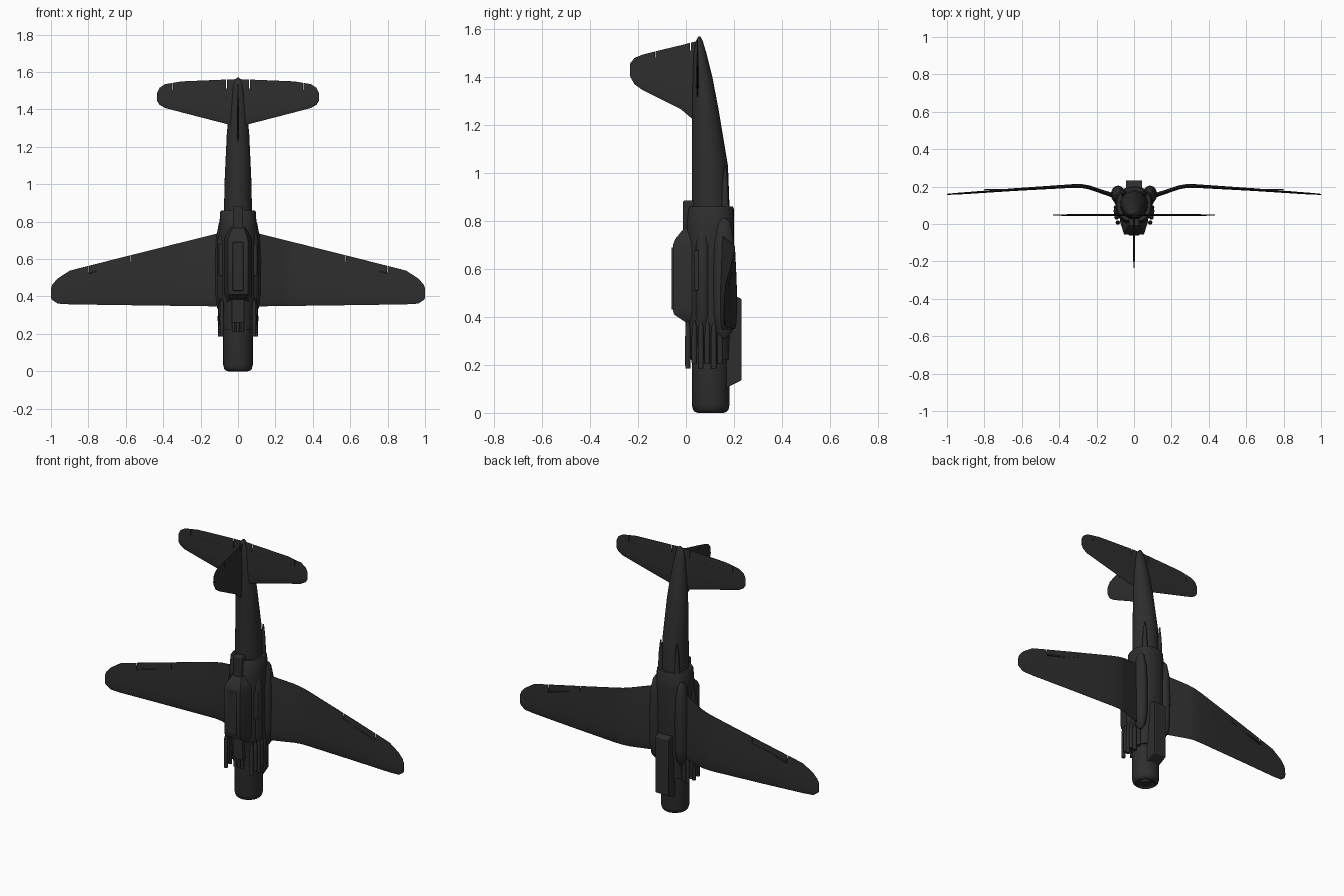
import bpy, bmesh
from math import sin, cos, pi, sqrt, copysign
from mathutils import Vector

cube = bpy.data.objects.get("Cube")
if cube:
    bpy.data.objects.remove(cube)

paint = bpy.data.materials.new("charcoal paint")
paint.use_nodes = True
paint.diffuse_color = (0.027, 0.027, 0.027, 1)
paint.node_tree.nodes["Principled BSDF"].inputs["Base Color"].default_value = paint.diffuse_color

AXIS_Y = 0.103  # centre line of the fuselage


def finish(name, bm, bevel=0):
    bmesh.ops.recalc_face_normals(bm, faces=bm.faces)
    mesh = bpy.data.meshes.new(name)
    bm.to_mesh(mesh)
    bm.free()
    mesh.materials.append(paint)
    ob = bpy.data.objects.new(name, mesh)
    bpy.context.collection.objects.link(ob)
    if bevel:
        mod = ob.modifiers.new("bevel", "BEVEL")
        mod.width, mod.segments = bevel, 2
    smooth(ob)
    return ob


def smooth(ob):
    bpy.ops.object.select_all(action="DESELECT")
    ob.select_set(True)
    bpy.context.view_layer.objects.active = ob
    bpy.ops.object.shade_smooth_by_angle(angle=0.6)


def loft(name, rings):
    """Skin a list of equally long point rings and cap both ends."""
    bm = bmesh.new()
    rows = [[bm.verts.new(p) for p in ring] for ring in rings]
    n = len(rows[0])
    for a, b in zip(rows, rows[1:]):
        for i in range(n):
            j = (i + 1) % n
            bm.faces.new((a[i], a[j], b[j], b[i]))
    bm.faces.new(rows[0])
    bm.faces.new(rows[-1])
    return finish(name, bm)


def oval(z, half_x, y0, y1, cx=0, power=1.0, n=32):
    pts = []
    for i in range(n):
        c, s = cos(2 * pi * i / n), sin(2 * pi * i / n)
        c, s = copysign(abs(c) ** power, c), copysign(abs(s) ** power, s)
        pts.append((cx + half_x * c, (y0 + y1) / 2 + (y1 - y0) / 2 * s, z))
    return pts


def prism(name, outline, place, low, high, bevel=0):
    """Extrude a 2D outline between two depths; place maps (u, v, depth) to a point."""
    bm = bmesh.new()
    face = bm.faces.new([bm.verts.new(place(u, v, low)) for u, v in outline])
    out = bmesh.ops.extrude_face_region(bm, geom=[face])
    shift = Vector(place(0, 0, high)) - Vector(place(0, 0, low))
    bmesh.ops.translate(bm, vec=shift, verts=[g for g in out["geom"] if isinstance(g, bmesh.types.BMVert)])
    return finish(name, bm, bevel)


def box(name, x0, x1, y0, y1, z0, z1, bevel=0.004):
    return prism(name, [(x0, y0), (x1, y0), (x1, y1), (x0, y1)], lambda u, v, d: (u, v, d), z0, z1, bevel)


def boolean(ob, cutter, operation):
    mod = ob.modifiers.new("cut", "BOOLEAN")
    mod.object, mod.operation, mod.solver = cutter, operation, "EXACT"
    deps = bpy.context.evaluated_depsgraph_get()
    mesh = bpy.data.meshes.new_from_object(ob.evaluated_get(deps))
    ob.modifiers.clear()
    ob.data = mesh
    bpy.data.objects.remove(cutter)
    smooth(ob)


def surface(name, flap_name, sections, place, flap):
    """Aerofoil through (span, offset, lead, trail, thickness) with a hinged flap."""
    chord = [0, 0.03, 0.1, 0.25, 0.45, 0.7, 1]
    shape = lambda u: 2.6 * (0.2969 * sqrt(u) - 0.126 * u - 0.3516 * u**2 + 0.2843 * u**3 - 0.1 * u**4) * 2
    rings = []
    for span, off, lead, trail, thick in sections:
        side = lambda u, s: place(span, lead + (trail - lead) * u, off + s * thick * max(shape(u), 0.06) / 2)
        rings.append([side(u, 1) for u in chord] + [side(u, -1) for u in reversed(chord)])
    panel, moving = loft(name, rings), loft(flap_name, rings)
    (a, za), (b, zb) = flap
    gap = 0.003
    outline = lambda g: [(a + g, za + g), (b - g, zb + g), (b - g, 1.8), (a + g, 1.8)]
    boolean(panel, prism("cutter", outline(0), place, -0.1, 0.4), "DIFFERENCE")
    boolean(moving, prism("cutter", outline(gap), place, -0.1, 0.4), "INTERSECT")
    # hinge strip closes the gap along the flap's front edge
    mid = [s for s in sections if s[0] <= (a + b) / 2][-1][1]
    prism(flap_name + "_hinge", [(a, za - gap), (b, zb - gap), (b, zb + 2 * gap), (a, za + 2 * gap)],
          place, mid - 0.003, mid + 0.003)


# Fuselage: nose drum, cowling, tail boom
loft("nose_drum", [oval(z, r, AXIS_Y - r, AXIS_Y + r) for z, r in
                   [(0.022, 0.02), (0.012, 0.045), (0.01, 0.052), (0, 0.054), (0.004, 0.066),
                    (0.014, 0.074), (0.035, 0.079), (0.3, 0.079)]])
loft("nose_hub", [oval(z, r, AXIS_Y - r, AXIS_Y + r) for z, r in [(0.003, 0.025), (0.03, 0.03)]])
loft("cowling", [oval(z, hx, y0, y1, power=0.85) for z, hx, y0, y1 in
                 [(0.22, 0.082, 0.02, 0.186), (0.34, 0.09, 0.01, 0.19), (0.38, 0.1, 0, 0.2),
                  (0.76, 0.1, 0, 0.2), (0.85, 0.096, 0.008, 0.2), (0.86, 0.09, 0.014, 0.195)]])
loft("tail_boom", [oval(z, hx, y0, y1) for z, hx, y0, y1 in
                   [(0.82, 0.076, 0.025, 0.183), (1.03, 0.071, 0.025, 0.175), (1.27, 0.06, 0.026, 0.135),
                    (1.4, 0.047, 0.028, 0.11), (1.5, 0.033, 0.032, 0.085), (1.55, 0.022, 0.042, 0.07),
                    (1.57, 0.006, 0.051, 0.06)]])

# Canopy hump on the front, with its rear knob and gun block
hump = [(0.37, 0.06, 0.02), (0.41, 0.072, -0.05), (0.43, 0.074, -0.055), (0.7, 0.074, -0.055),
        (0.725, 0.066, -0.045), (0.77, 0.04, -0.008)]
loft("canopy", [[(-w, 0.08, z), (w, 0.08, z), (w, 0.01, z), (w * 0.72, y, z), (-w * 0.72, y, z), (-w, 0.01, z)]
                for z, w, y in hump])
box("canopy_ridge", -0.03, 0.03, -0.061, 0.0, 0.43, 0.69)
box("rear_knob", -0.028, 0.028, -0.012, 0.06, 0.74, 0.885, 0.006)
box("gun_block", -0.035, 0.035, -0.003, 0.06, 0.26, 0.4)
for i in (-1, 0, 1):
    loft("gun_barrel", [oval(z, 0.009, -0.003, 0.017, i * 0.024, n=12) for z in (0.21, 0.3)])

# Belly scoop
scoop = [(0.16, 0.1), (0.19, 0.115), (0.232, 0.137), (0.232, 0.475), (0.21, 0.485), (0.16, 0.485)]
prism("belly_scoop", scoop, lambda u, v, d: (d, u, v), -0.044, 0.044, 0.004)

for s, side in ((1, "left"), (-1, "right")):
    # Bulged fairing where the wing meets the body
    loft(side + "_root_fairing", [oval(z, w, 0.158 - d, 0.158 + d, s * 0.085) for z, w, d in
                                  [(0.31, 0.008, 0.012), (0.34, 0.027, 0.036), (0.42, 0.038, 0.045),
                                   (0.6, 0.038, 0.047), (0.72, 0.031, 0.042), (0.79, 0.018, 0.028),
                                   (0.81, 0.006, 0.012)]])
    # Side panels and shoulder ducts
    box(side + "_side_plate", s * 0.06, s * 0.103, 0.035, 0.075, 0.51, 0.68)
    loft(side + "_shoulder", [oval(z, r, 0.07 - r, 0.07 + r, s * 0.08, n=20) for z, r in
                              [(0.36, 0.015), (0.4, 0.029), (0.7, 0.029), (0.76, 0.016)]])
    # Exhaust stacks of staggered length
    for i in range(6):
        y = 0.008 + 0.027 * i
        x = s * (0.086 + 0.011 * sin(pi * i / 5))
        low = 0.185 + 0.02 * (i % 2)
        loft(side + "_exhaust", [oval(z, r, y - r, y + r, x, n=12) for z, r in
                                 [(low, 0.011), (0.29, 0.012), (0.36, 0.01), (0.385, 0.004)]])
    # Small strakes behind the cowling
    loft(side + "_strake", [oval(z, w, 0.163 - w, 0.163 + w, s * 0.055, n=12) for z, w in
                            [(0.85, 0.016), (0.95, 0.012), (1.03, 0.004)]])

    # Gull wing with aileron
    span = lambda u, v, d, s=s: (s * u, d, v)
    surface(side + "_wing", side + "_aileron",
            [(0.04, 0.14, 0.345, 0.755, 0.05), (0.11, 0.152, 0.347, 0.737, 0.048),
             (0.24, 0.196, 0.349, 0.704, 0.042), (0.28, 0.203, 0.35, 0.694, 0.04),
             (0.33, 0.203, 0.35, 0.682, 0.038), (0.64, 0.184, 0.354, 0.604, 0.028),
             (0.9, 0.165, 0.358, 0.538, 0.02), (0.965, 0.161, 0.362, 0.495, 0.016),
             (0.992, 0.159, 0.38, 0.465, 0.012), (1.0, 0.158, 0.39, 0.445, 0.008)],
            span, ((0.575, 0.582), (0.8, 0.522)))

    # Tailplane with elevator
    surface(side + "_tailplane", side + "_elevator",
            [(0.0, 0.048, 1.305, 1.562, 0.024), (0.06, 0.048, 1.322, 1.56, 0.023),
             (0.3, 0.048, 1.384, 1.55, 0.018), (0.39, 0.048, 1.408, 1.535, 0.015),
             (0.42, 0.048, 1.425, 1.515, 0.012), (0.432, 0.048, 1.445, 1.49, 0.008)],
            span, ((0.06, 1.505), (0.35, 1.498)))

# Upright fin with rudder
surface("fin", "rudder",
        [(-0.06, 0, 1.2, 1.555, 0.026), (-0.03, 0, 1.222, 1.546, 0.026), (0.02, 0, 1.265, 1.533, 0.024),
         (0.1, 0, 1.305, 1.514, 0.021), (0.18, 0, 1.345, 1.494, 0.018), (0.215, 0, 1.37, 1.48, 0.014),
         (0.234, 0, 1.405, 1.455, 0.008)],
        lambda u, v, d: (d, -u, v), ((-0.02, 1.505), (0.13, 1.475)))
